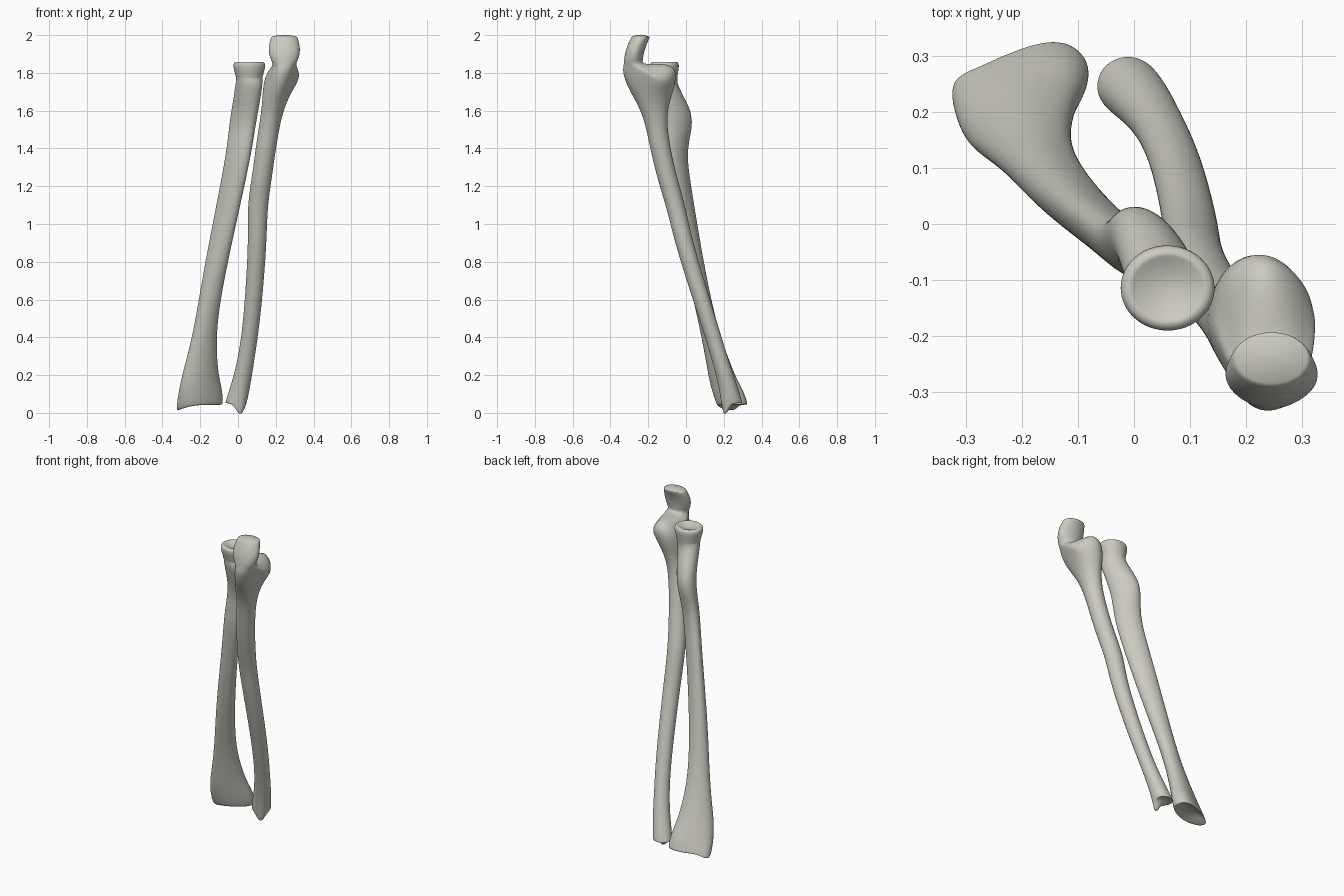
import bpy, bmesh, math
from mathutils import Vector
from mathutils.geometry import interpolate_bezier

SIDES = 24

if "Cube" in bpy.data.objects:
    bpy.data.objects.remove(bpy.data.objects["Cube"], do_unlink=True)

bone = bpy.data.materials.new("ivory_bone")
bone.use_nodes = True
colour = (0.6, 0.59, 0.53, 1)
bone.diffuse_color = colour
bone.node_tree.nodes["Principled BSDF"].inputs["Base Color"].default_value = colour


def bell(distance, width):
    """Smooth swelling that fades with distance."""
    return math.exp(-(distance / width) ** 2)


def shaft(start, start_handle, end_handle, end, half_width, half_depth, skew):
    """Oval sections along a curved centreline, sized by rules of height."""
    points = map(Vector, (start, start_handle, end_handle, end))
    return [(p.x, p.y, p.z, half_width(p.z), half_depth(p.z), skew(p.z))
            for p in interpolate_bezier(*points, SIDES)]


def cap(section, rise):
    """Shrinking sections that close an end as a dome or a dish."""
    x, y, z, width, depth, skew = section
    return [(x, y, z + rise * (1 - f * f), width * f, depth * f, skew)
            for f in (0.9, 0.6, 0.3, 0.05)]


def loft(name, sections, bumps):
    """Skin the sections, then push soft local bumps into the surface."""
    bm = bmesh.new()
    rings = []
    for x, y, z, width, depth, skew in sections:
        angles = [math.tau * i / SIDES for i in range(SIDES)]
        rings.append([bm.verts.new((x + width * math.cos(a),
                                    y + depth * math.sin(a + skew), z)) for a in angles])
    for low, high in zip(rings, rings[1:]):
        for i in range(SIDES):
            j = (i + 1) % SIDES
            bm.faces.new((low[i], low[j], high[j], high[i]))
    bm.faces.new(reversed(rings[0]))
    bm.faces.new(rings[-1])
    for centre, radius, push in bumps:
        for vert in bm.verts:
            distance = (vert.co - Vector(centre)).length
            vert.co += Vector(push) * bell(distance, radius)
    bmesh.ops.recalc_face_normals(bm, faces=bm.faces)
    mesh = bpy.data.meshes.new(name)
    bm.to_mesh(mesh)
    bm.free()
    mesh.materials.append(bone)
    mesh.shade_smooth()
    obj = bpy.data.objects.new(name, mesh)
    bpy.context.collection.objects.link(obj)
    smooth = obj.modifiers.new("smooth", "SUBSURF")
    smooth.levels = smooth.render_levels = 2


# Outer forearm bone: broad wrist end and bowed shaft
radius_shaft = shaft(
    (-0.205, 0.24, 0.04), (-0.2, 0.05, 0.6), (0, -0.02, 1.2), (0.06, -0.12, 1.74),
    lambda z: 0.05 + z / 80 + 0.07 * bell(z, 0.3),
    lambda z: 0.04 + z / 80 + 0.045 * bell(z, 0.3),
    lambda z: math.cos(2.5 * z) / 2)

# Rounded rim of its head, flaring out of the neck
radius_head = []
for step in range(7):
    angle = math.pi * step / 6
    half = 0.069 + 0.017 * math.sin(angle * angle / math.pi)
    height = 1.815 - 0.045 * math.cos(angle)
    radius_head.append((0.06, -0.115, height, half, 0.9 * half, 0))

loft("radius_bone",
     cap(radius_shaft[0], 0.015)[::-1] + radius_shaft
     + radius_head + cap(radius_head[-1], -0.018),
     [((-0.32, 0.2, 0.04), 0.07, (-0.005, 0.04, -0.03)),  # styloid tip
      ((-0.13, 0.32, 0.09), 0.05, (0, 0.015, 0.01)),      # back ridge
      ((-0.09, 0.25, 0.08), 0.06, (0.015, 0, 0)),         # lip toward the neighbour
      ((0.02, -0.02, 1.57), 0.14, (-0.01, 0.065, 0))])    # tuberosity

# Inner forearm bone: small wrist end, tapering shaft, wide elbow shelf
ulna_shaft = shaft(
    (-0.012, 0.247, 0.05), (0.15, 0.1, 0.6), (0.05, -0.15, 1.2), (0.235, -0.19, 1.805),
    lambda z: 0.04 + z / 100 + 0.018 * bell(z, 0.2) + 0.045 * bell(z - 1.8, 0.12),
    lambda z: 0.04 + z / 100 + 0.015 * bell(z, 0.2) + 0.09 * bell(z - 1.8, 0.15),
    lambda z: 0)

# Hook that rises behind the shelf and leans over it
ulna_hook = []
for step in range(7):
    s = step / 6
    ulna_hook.append((0.245, -0.28 + 0.04 * s * s, 1.84 + 0.15 * s,
                      0.07 + 0.015 * math.sin(math.pi * s), 0.05, 0))

loft("ulna_bone",
     cap(ulna_shaft[0], 0.01)[::-1] + ulna_shaft
     + ulna_hook + cap(ulna_hook[-1], 0.012),
     [((0.01, 0.21, 0.05), 0.03, (0, 0, -0.065)),         # styloid tip
      ((0.06, -0.06, 1.1), 0.15, (-0.012, 0.01, 0)),      # shaft crest
      ((0.23, -0.04, 1.81), 0.07, (0, 0, 0.055)),         # shelf peak
      ((0.14, -0.27, 1.78), 0.08, (0.03, 0, 0)),          # narrowing under the hook
      ((0.33, -0.27, 1.78), 0.08, (-0.02, 0, 0)),
      ((0.13, -0.14, 1.79), 0.05, (0.012, 0, -0.02)),     # hollow beside the round head
      ((0.33, -0.12, 1.79), 0.06, (0.005, 0, -0.035))])   # side lip of the shelf
